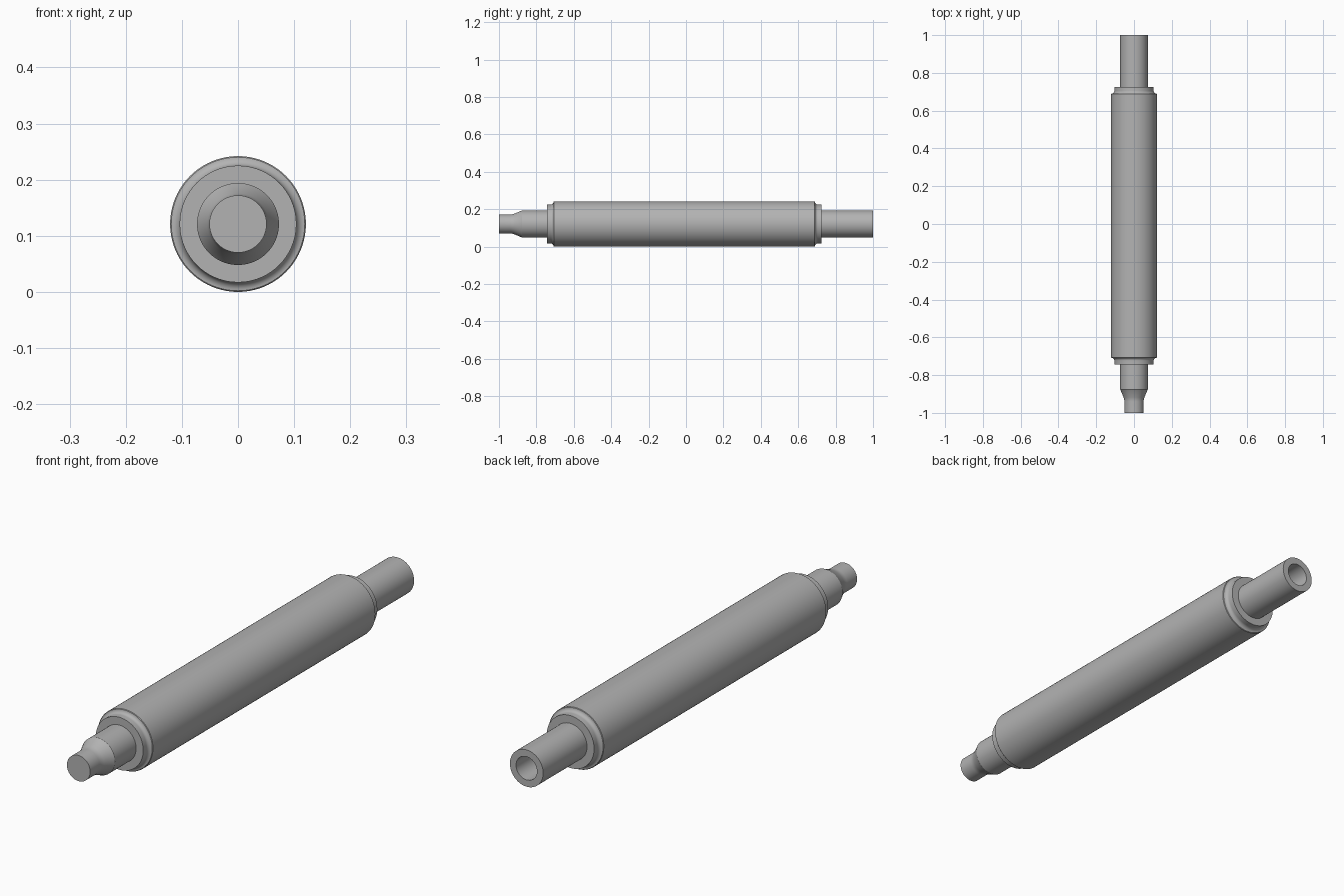
import bpy, bmesh
from math import sin, cos, pi, radians
from mathutils import Matrix, Vector

cube = bpy.data.objects.get("Cube")
if cube:
    bpy.data.objects.remove(cube, do_unlink=True)

RADIUS = 0.121      # housing radius, also the axis height
COLLAR = 0.104
SHAFT = 0.073
FILLET = RADIUS - COLLAR - 0.002
SIDES = 96

steel = bpy.data.materials.new("grey steel")
steel.use_nodes = True
grey = (0.45, 0.45, 0.45, 1)
steel.diffuse_color = grey
steel.node_tree.nodes["Principled BSDF"].inputs["Base Color"].default_value = grey


def lathe(name, profile):
    """Spin (radius, y) points around the long axis."""
    bm = bmesh.new()
    verts = [bm.verts.new((r, y, 0)) for r, y in profile]
    edges = [bm.edges.new(pair) for pair in zip(verts, verts[1:])]
    bmesh.ops.spin(bm, geom=verts + edges, cent=(0, 0, 0), axis=(0, 1, 0),
                   angle=2 * pi, steps=SIDES)
    bmesh.ops.remove_doubles(bm, verts=bm.verts, dist=1e-5)
    bmesh.ops.recalc_face_normals(bm, faces=bm.faces)
    mesh = bpy.data.meshes.new(name)
    bm.to_mesh(mesh)
    bm.free()
    obj = bpy.data.objects.new(name, mesh)
    obj.location.z = RADIUS
    mesh.materials.append(steel)
    bpy.context.collection.objects.link(obj)
    bpy.ops.object.select_all(action="DESELECT")
    obj.select_set(True)
    bpy.context.view_layer.objects.active = obj
    bpy.ops.object.shade_smooth_by_angle(angle=radians(25))
    return obj


def shoulder(y_body, y_face, way):
    """Collar face, concave fillet and housing rim, from axis outwards."""
    arc = [i / 8 * pi / 2 for i in range(9)]
    points = [(SHAFT - 0.003, y_face), (COLLAR, y_face)]
    points += [(COLLAR + FILLET * (1 - cos(a)), y_body + way * FILLET * (1 - sin(a)))
               for a in arc]
    return points + [(RADIUS, y_body - way * 0.002)]


# Roller housing with a filleted collar at each end
front = shoulder(-0.708, -0.743, -1)
back = shoulder(0.69, 0.725, 1)
lathe("roller_housing", front + back[::-1])

# Shaft with necked front tip and blind bore in the back end
NECK, BORE = 0.051, 0.046
neck_curve = [(NECK + 0.004 * t * t, -0.94 + 0.022 * t) for t in (0, 0.25, 0.5, 0.75, 1)]
lathe("shaft", [(0, -1), (NECK, -1)] + neck_curve
      + [(0.0715, -0.879), (SHAFT, -0.877), (SHAFT, 1), (BORE, 1), (BORE, 0.6), (0, 0.6)])
